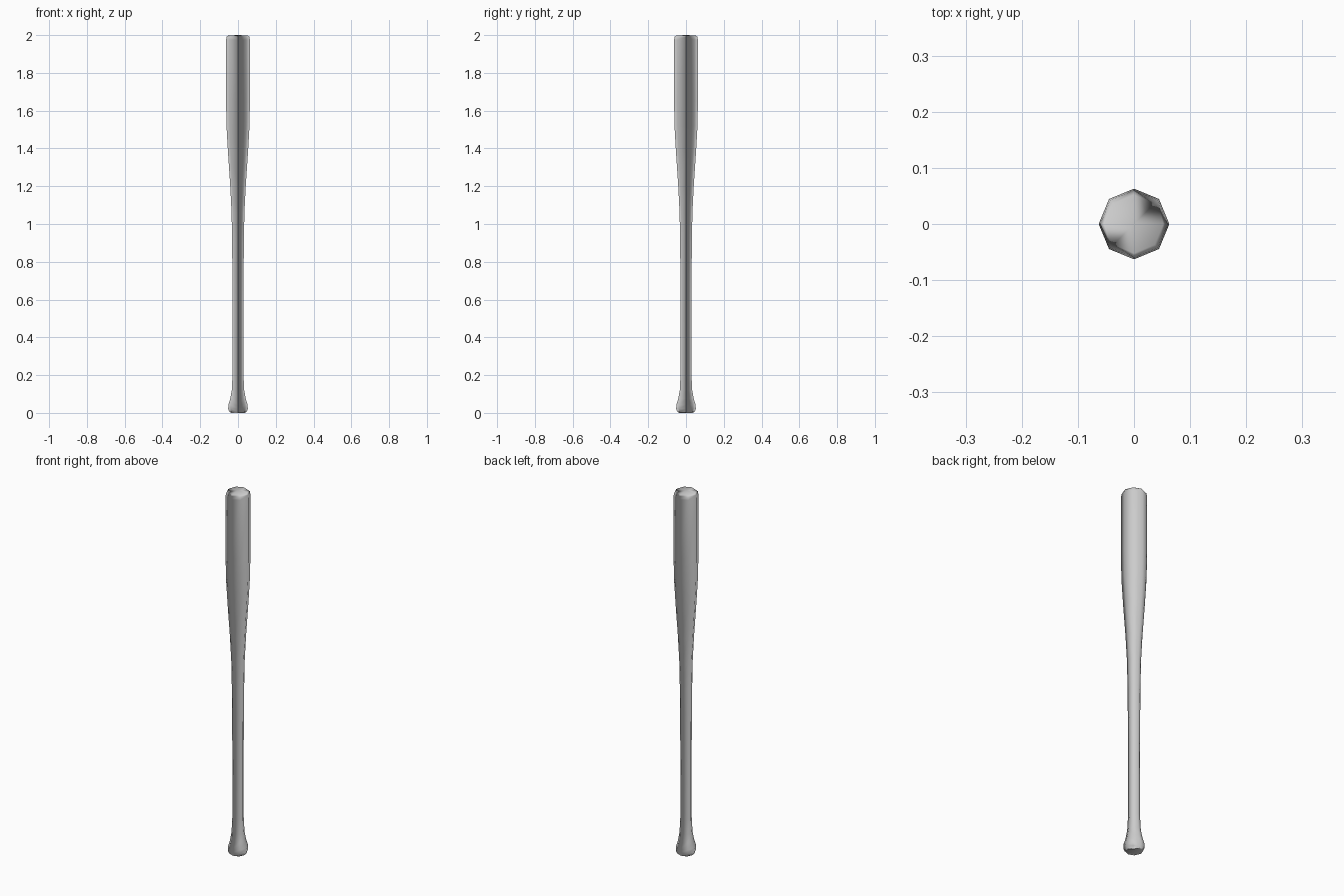
import bpy, bmesh
from math import cos, sin, tau

if "Cube" in bpy.data.objects:
    bpy.data.objects.remove(bpy.data.objects["Cube"])

SIDES = 8

# (radius, height) from knob to barrel tip
profile = [
    (0.036, 0.0), (0.046, 0.006), (0.052, 0.022), (0.051, 0.042),
    (0.041, 0.075), (0.033, 0.12), (0.029, 0.2), (0.029, 0.6),
    (0.031, 0.9), (0.034, 1.06), (0.041, 1.2), (0.053, 1.38),
    (0.061, 1.52), (0.063, 1.65), (0.063, 1.975), (0.060, 1.991), (0.052, 1.998),
]

bm = bmesh.new()

# Octagonal rings with corners on the axes
rings = [[bm.verts.new((r * cos(tau * i / SIDES), r * sin(tau * i / SIDES), z))
          for i in range(SIDES)] for r, z in profile]

# Handle and barrel walls; alternate quarters are mirrored with reversed winding
for low, high in zip(rings, rings[1:]):
    for i in range(SIDES):
        j = (i + 1) % SIDES
        quad = (low[i], low[j], high[j], high[i])
        bm.faces.new(quad if (i // 2) % 2 else quad[::-1])

# End caps, each four quads around a centre point
for ring, z, flip in ((rings[0], 0.0, True), (rings[-1], 2.0, False)):
    centre = bm.verts.new((0, 0, z))
    for k in range(0, SIDES, 2):
        quad = [centre] + [ring[(k + n) % SIDES] for n in range(3)]
        bm.faces.new(quad[::-1] if flip else quad)

for face in bm.faces:
    face.smooth = True

mesh = bpy.data.meshes.new("baseball_bat")
bm.to_mesh(mesh)
bm.free()
bat = bpy.data.objects.new("baseball_bat", mesh)
bpy.context.collection.objects.link(bat)
